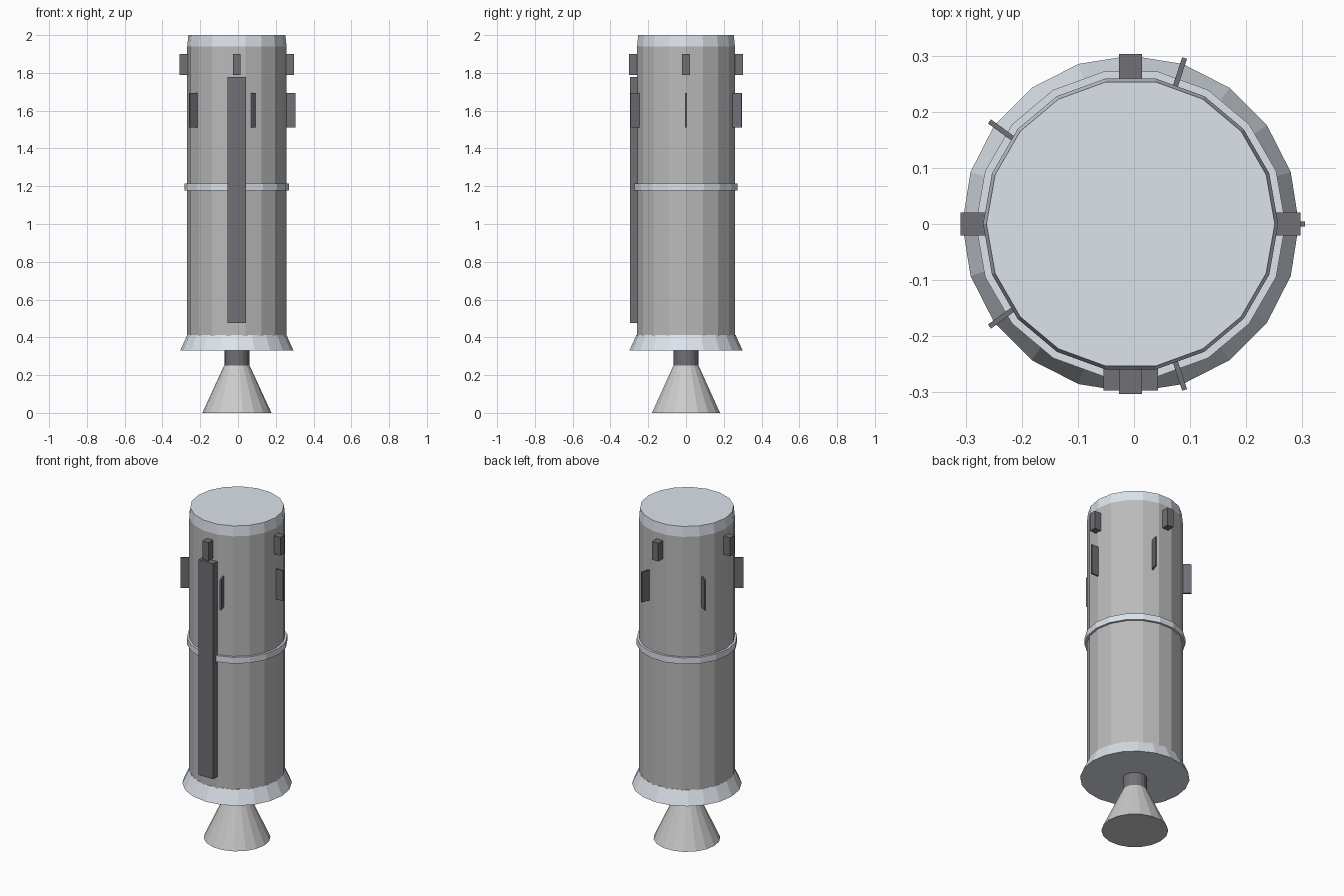
import bpy, bmesh, math
from mathutils import Matrix, Vector

if "Cube" in bpy.data.objects:
    bpy.data.objects.remove(bpy.data.objects["Cube"])

CX = -0.006  # axis of the round parts


def material(name, rgb):
    m = bpy.data.materials.new(name)
    m.diffuse_color = (*rgb, 1)
    m.use_nodes = True
    m.node_tree.nodes["Principled BSDF"].inputs["Base Color"].default_value = m.diffuse_color
    return m


BODY = material("body_grey", (0.50, 0.50, 0.50))
PALE = material("pale_metal", (0.72, 0.77, 0.83))
DARK = material("dark_grey", (0.16, 0.16, 0.18))
NOZZLE = material("nozzle_grey", (0.65, 0.65, 0.67))


def finish(name, bm, mat):
    bmesh.ops.recalc_face_normals(bm, faces=bm.faces[:])
    me = bpy.data.meshes.new(name)
    bm.to_mesh(me)
    bm.free()
    me.materials.append(mat)
    ob = bpy.data.objects.new(name, me)
    bpy.context.collection.objects.link(ob)
    return ob


def cone(name, z0, r0, z1, r1, mat, sides=18):
    """Closed flat-shaded frustum on the main axis, with a vertex on +x."""
    bm = bmesh.new()
    rings = []
    for z, r in ((z0, r0), (z1, r1)):
        rings.append([bm.verts.new((CX + r * math.cos(math.tau * i / sides),
                                    r * math.sin(math.tau * i / sides), z))
                      for i in range(sides)])
    low, high = rings
    for i in range(sides):
        j = (i + 1) % sides
        bm.faces.new((low[i], low[j], high[j], high[i]))
    bm.faces.new(low[::-1])
    bm.faces.new(high)
    return finish(name, bm, mat)


def radial_box(name, angle, r0, r1, width, z0, z1, mat=DARK):
    """Box standing out from the body between radii r0 and r1."""
    bm = bmesh.new()
    bmesh.ops.create_cube(bm, size=1)
    bmesh.ops.scale(bm, vec=(r1 - r0, width, z1 - z0), verts=bm.verts)
    bmesh.ops.translate(bm, vec=((r0 + r1) / 2, 0, (z0 + z1) / 2), verts=bm.verts)
    mat_x = Matrix.Translation(Vector((CX, 0, 0))) @ Matrix.Rotation(math.radians(angle), 4, 'Z')
    bmesh.ops.transform(bm, matrix=mat_x, verts=bm.verts)
    return finish(name, bm, mat)


# Engine
cone("engine_nozzle", 0.0, 0.183, 0.25, 0.068, NOZZLE)
cone("engine_neck", 0.25, 0.066, 0.335, 0.066, DARK)

# Tank body with skirt, band and bevelled cap
cone("tail_skirt", 0.33, 0.30, 0.412, 0.263, PALE, sides=20)
cone("tank_body", 0.40, 0.263, 1.94, 0.263, BODY)
cone("middle_band", 1.177, 0.276, 1.215, 0.276, PALE)
cone("top_cap", 1.94, 0.263, 2.0, 0.257, PALE)

# Cable duct down the front
radial_box("cable_duct", -90, 0.25, 0.297, 0.097, 0.477, 1.778)

# Four blocks near the top
for k in range(4):
    radial_box(f"upper_block_{k + 1}", 90 * k, 0.255, 0.303, 0.041, 1.79, 1.90)

# Five thin fins below the blocks
for k in range(5):
    radial_box(f"thin_fin_{k + 1}", 72 * k, 0.25, 0.311, 0.009, 1.51, 1.693)
